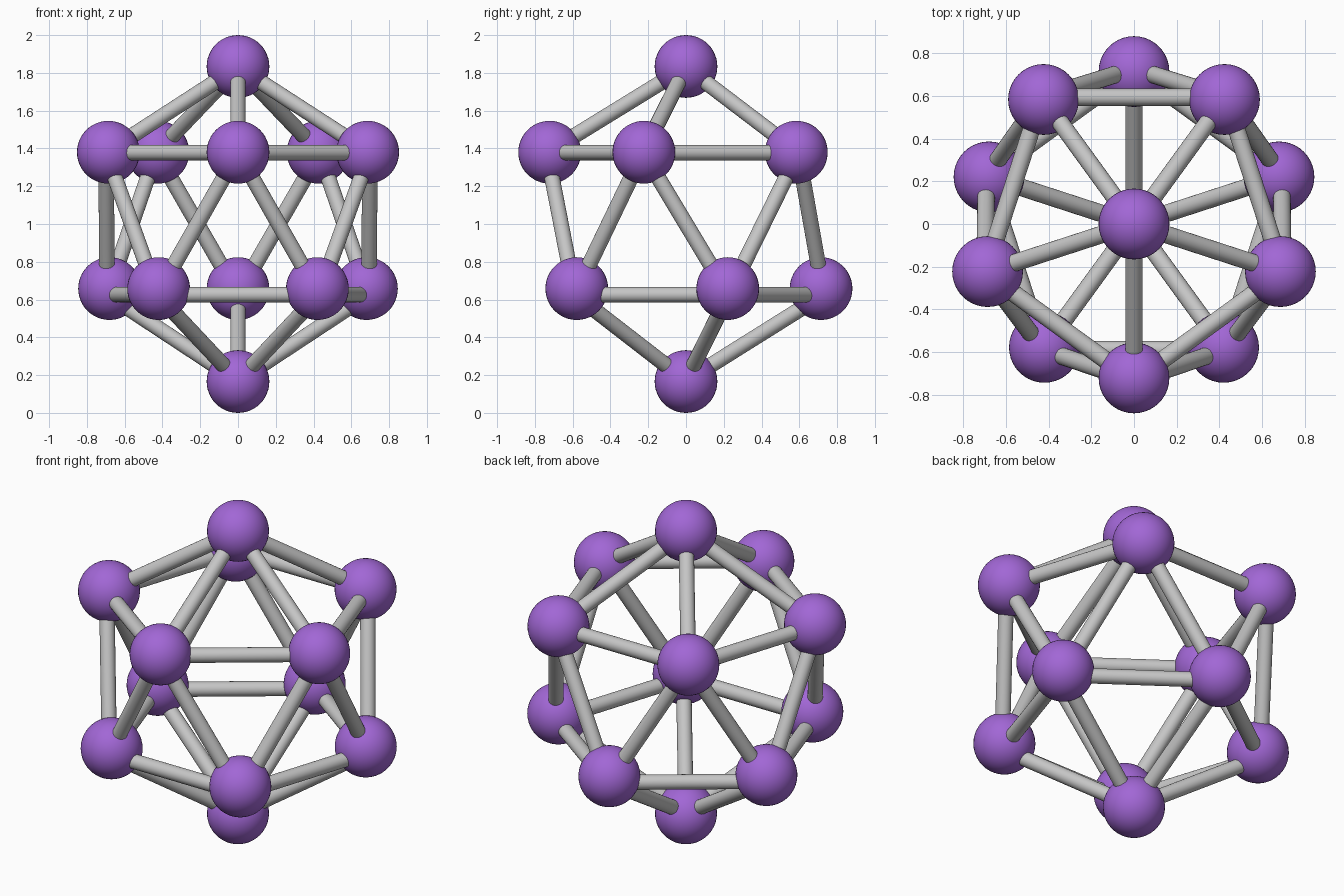
import bpy
import math
from mathutils import Vector

if "Cube" in bpy.data.objects:
    bpy.data.objects.remove(bpy.data.objects["Cube"])

BALL_R, BAR_R = 0.166, 0.041


def material(name, rgb):
    m = bpy.data.materials.new(name)
    m.diffuse_color = (*rgb, 1)
    m.use_nodes = True
    m.node_tree.nodes["Principled BSDF"].inputs["Base Color"].default_value = m.diffuse_color
    return m


purple = material("purple", (0.36, 0.135, 0.67))
grey = material("light grey", (0.56, 0.56, 0.56))


def finish(name, mat):
    ob = bpy.context.object
    ob.name = name
    ob.data.materials.append(mat)
    bpy.ops.object.shade_smooth_by_angle(angle=math.radians(40))


def ball(name, p):
    bpy.ops.mesh.primitive_uv_sphere_add(segments=40, ring_count=24, radius=BALL_R, location=p)
    finish(name, purple)


def bar(name, a, b):
    d = b - a
    bpy.ops.mesh.primitive_cylinder_add(vertices=24, radius=BAR_R, depth=d.length, location=(a + b) / 2,
                                        rotation=d.to_track_quat('Z', 'Y').to_euler())
    finish(name, grey)


def ring(radius, z, start):
    return [Vector((radius * math.cos(math.radians(start + 72 * i)),
                    radius * math.sin(math.radians(start + 72 * i)), z)) for i in range(5)]


# balls: two poles and two staggered rings of five
ball("top_ball", (0, 0, 2 - BALL_R))
ball("bottom_ball", (0, 0, BALL_R))
for p in ring(0.722, 1.38, -90):
    ball("upper_ball", p)
for p in ring(0.715, 0.658, 90):
    ball("lower_ball", p)

# bars follow a regular icosahedron, so they meet the lower balls slightly off centre
top, bottom = Vector((0, 0, 1.83)), Vector((0, 0, 0.17))
upper, lower = ring(0.735, 1.378, -90), ring(0.728, 0.626, 90)
for i in range(5):
    j = (i + 1) % 5
    bar("top_bar", top, upper[i])
    bar("bottom_bar", bottom, lower[i])
    bar("upper_ring_bar", upper[i], upper[j])
    bar("lower_ring_bar", lower[i], lower[j])
    # zigzag bars to the two nearest lower balls
    for q in sorted(lower, key=lambda v: (v - upper[i]).length)[:2]:
        bar("side_bar", upper[i], q)
